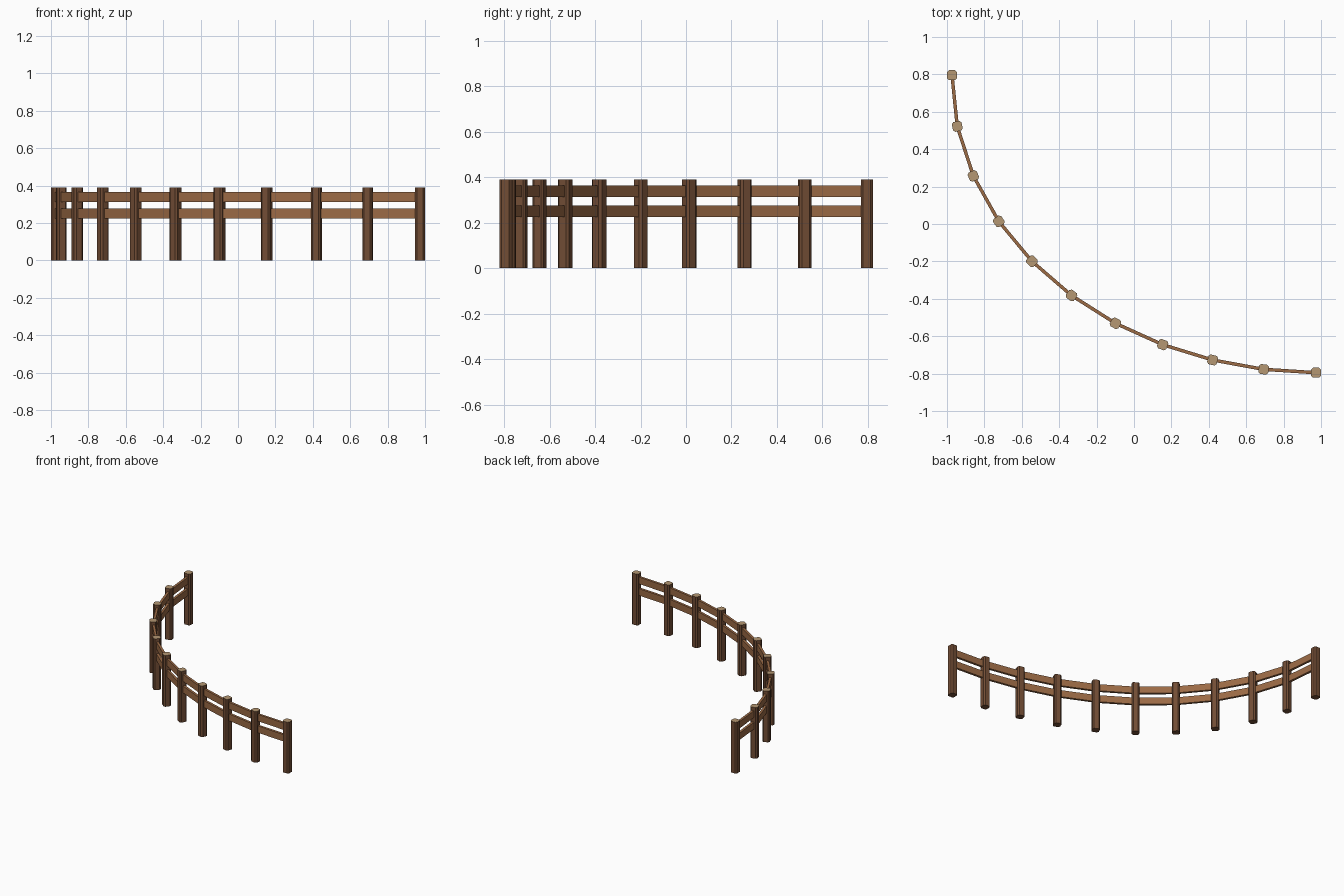
import bpy, bmesh, math
from mathutils import Vector, Matrix

if "Cube" in bpy.data.objects:
    bpy.data.objects.remove(bpy.data.objects["Cube"])

# post centres along the curved fence line
PTS = [Vector(p) for p in [
    (-0.973, 0.796), (-0.945, 0.522), (-0.859, 0.257), (-0.723, 0.014),
    (-0.546, -0.199), (-0.334, -0.382), (-0.099, -0.531), (0.153, -0.645),
    (0.420, -0.727), (0.693, -0.777), (0.973, -0.795)]]
POST_W, POST_H, CHAMFER = 0.053, 0.39, 0.010
RAIL_T, RAIL_H = 0.018, 0.052
RAIL_Z = {"lower": 0.251, "upper": 0.339}


def material(name, rgb):
    m = bpy.data.materials.new(name)
    m.diffuse_color = (*rgb, 1)
    m.use_nodes = True
    m.node_tree.nodes["Principled BSDF"].inputs["Base Color"].default_value = m.diffuse_color
    return m


post_wood = material("post_wood", (0.17, 0.075, 0.036))
end_grain = material("end_grain", (0.46, 0.31, 0.17))
rail_wood = material("rail_wood", (0.33, 0.145, 0.06))


def finish(name, bm, mats, matrix):
    bmesh.ops.recalc_face_normals(bm, faces=bm.faces)
    me = bpy.data.meshes.new(name)
    bm.to_mesh(me)
    bm.free()
    for m in mats:
        me.materials.append(m)
    ob = bpy.data.objects.new(name, me)
    ob.matrix_world = matrix
    bpy.context.collection.objects.link(ob)


def post(name, pos, angle):
    # square post with chamfered vertical corners and a pale sawn top
    h, c = POST_W / 2, POST_W / 2 - CHAMFER
    ring = [(h, -c), (h, c), (c, h), (-c, h), (-h, c), (-h, -c), (-c, -h), (c, -h)]
    bm = bmesh.new()
    base = bm.faces.new([bm.verts.new((x, y, 0)) for x, y in ring])
    ext = bmesh.ops.extrude_face_region(bm, geom=[base], use_keep_orig=True)
    top = [v for v in ext["geom"] if isinstance(v, bmesh.types.BMVert)]
    bmesh.ops.translate(bm, verts=top, vec=(0, 0, POST_H))
    for f in bm.faces:
        if f.calc_center_median().z > POST_H - 0.001:
            f.material_index = 1
    finish(name, bm, [post_wood, end_grain],
           Matrix.Translation((pos.x, pos.y, 0)) @ Matrix.Rotation(angle, 4, 'Z'))


def rail(name, a, b, z):
    # straight plank between two neighbouring post centres
    d, mid = b - a, (a + b) / 2
    bm = bmesh.new()
    bmesh.ops.create_cube(bm, size=1)
    bmesh.ops.scale(bm, verts=bm.verts, vec=(d.length, RAIL_T, RAIL_H))
    finish(name, bm, [rail_wood], Matrix.Translation((mid.x, mid.y, z))
           @ Matrix.Rotation(math.atan2(d.y, d.x), 4, 'Z'))


# posts follow the local direction; the two end posts sit square
last = len(PTS) - 1
for i, p in enumerate(PTS):
    if i in (0, last):
        ang = 0
    else:
        t = PTS[i + 1] - PTS[i - 1]
        ang = math.atan2(t.y, t.x)
    post(f"post_{i + 1}", p, ang)

# two rails in every bay
for i in range(last):
    for level, z in RAIL_Z.items():
        rail(f"{level}_rail_{i + 1}", PTS[i], PTS[i + 1], z)
